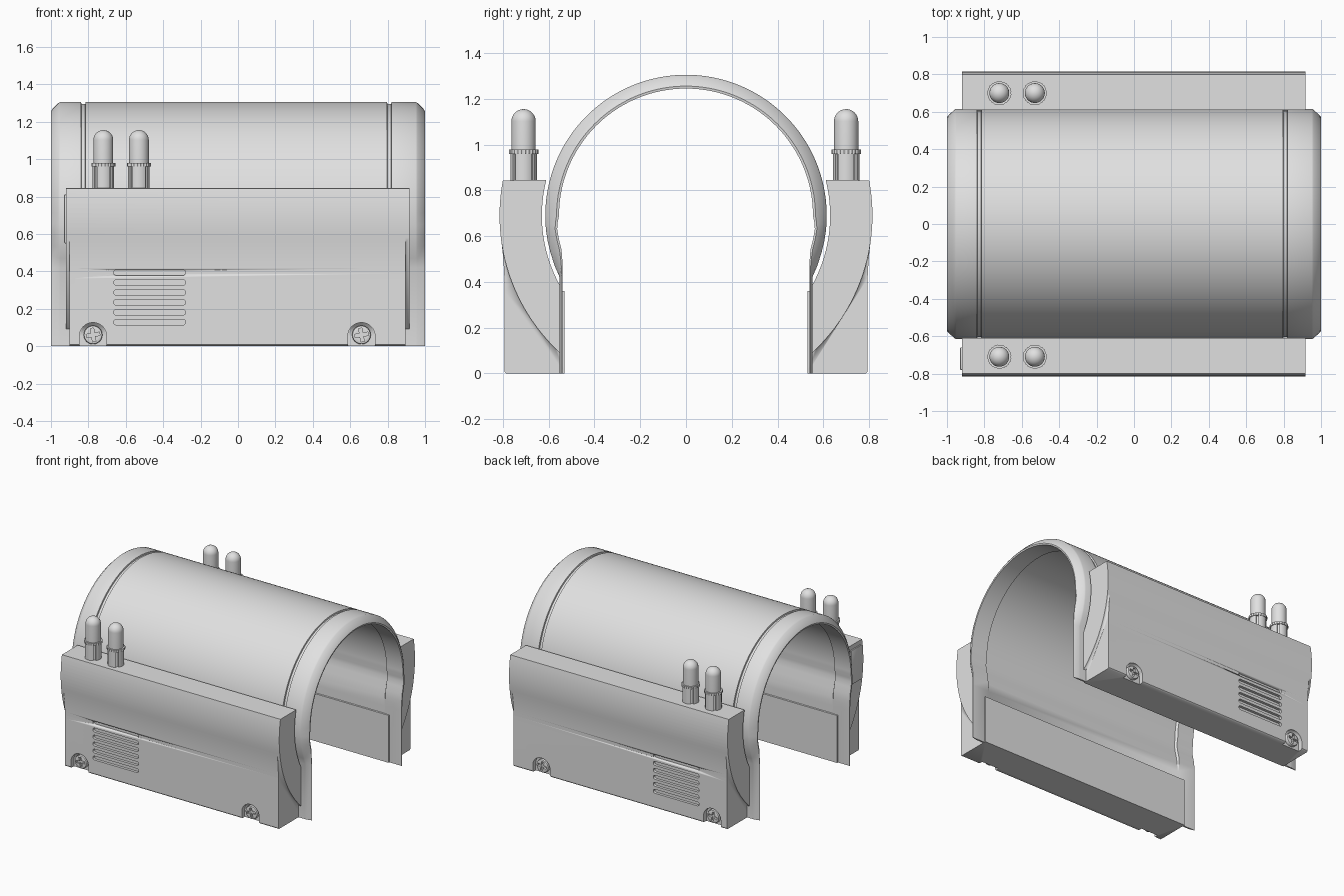
import bpy, bmesh
from math import sin, cos, radians, pi, tau
from mathutils import Vector

if "Cube" in bpy.data.objects:
    bpy.data.objects.remove(bpy.data.objects["Cube"], do_unlink=True)

GREY = (0.75, 0.75, 0.75, 1)
mat = bpy.data.materials.new("light_grey")
mat.use_nodes = True
mat.diffuse_color = GREY
mat.node_tree.nodes["Principled BSDF"].inputs["Base Color"].default_value = GREY

AXIS_Z = 0.69   # height of the arch axis


def finish(name, bm):
    bmesh.ops.recalc_face_normals(bm, faces=bm.faces)
    mesh = bpy.data.meshes.new(name)
    bm.to_mesh(mesh)
    bm.free()
    mesh.materials.append(mat)
    obj = bpy.data.objects.new(name, mesh)
    bpy.context.collection.objects.link(obj)
    shade(obj)
    return obj


def shade(obj):
    obj.data.shade_smooth()
    obj.data.set_sharp_from_angle(angle=radians(30))


def apply(obj, kind, **settings):
    mod = obj.modifiers.new(kind, kind)
    for key, value in settings.items():
        setattr(mod, key, value)
    bpy.context.view_layer.objects.active = obj
    bpy.ops.object.modifier_apply(modifier=mod.name)
    shade(obj)


def bevel(obj, width):
    apply(obj, "BEVEL", width=width, segments=2, limit_method="ANGLE", angle_limit=radians(40))


def combine(obj, other, operation):
    other.hide_render = True
    apply(obj, "BOOLEAN", operation=operation, object=other, solver="EXACT")
    bpy.data.objects.remove(other, do_unlink=True)


def arc(cx, cy, r, a0, a1, n):
    return [(cx + r * cos(radians(a0 + (a1 - a0) * i / n)),
             cy + r * sin(radians(a0 + (a1 - a0) * i / n))) for i in range(n + 1)]


def curve(p, q, r, n):
    p, q, r = Vector(p), Vector(q), Vector(r)
    return [tuple(p.lerp(q, i / n).lerp(q.lerp(r, i / n), i / n)) for i in range(1, n + 1)]


def add_prism(bm, pts, lo, hi, axis):
    place = {"x": lambda a, b, c: (c, a, b),
             "y": lambda a, b, c: (a, c, b),
             "z": lambda a, b, c: (a, b, c)}[axis]
    rings = [[bm.verts.new(place(a, b, c)) for a, b in pts] for c in (lo, hi)]
    for ring in rings:
        bm.faces.new(ring)
    for i in range(len(pts)):
        j = (i + 1) % len(pts)
        bm.faces.new((rings[0][i], rings[0][j], rings[1][j], rings[1][i]))


def prism(name, pts, lo, hi, axis):
    bm = bmesh.new()
    add_prism(bm, pts, lo, hi, axis)
    return finish(name, bm)


def lathe(name, profile, x, y, n=32):
    bm = bmesh.new()
    rings = [[bm.verts.new((x + r * cos(tau * k / n), y + r * sin(tau * k / n), z))
              for k in range(n)] for r, z in profile]
    for a, b in zip(rings, rings[1:]):
        for k in range(n):
            bm.faces.new((a[k], a[(k + 1) % n], b[(k + 1) % n], b[k]))
    bmesh.ops.remove_doubles(bm, verts=bm.verts, dist=1e-5)
    return finish(name, bm)


# Arched shell: pairs of outer and inner points down one side, then mirrored
side_pairs = list(zip(arc(0, AXIS_Z, 0.615, 90, 0, 40), arc(0, AXIS_Z, 0.555, 90, 0, 40)))
side_pairs += [((0.614, 0.65), (0.562, 0.655)), ((0.611, 0.62), (0.563, 0.63)),
               ((0.605, 0.58), (0.556, 0.59)), ((0.593, 0.53), (0.544, 0.54)),
               ((0.574, 0.47), (0.54, 0.49)), ((0.552, 0.42), (0.54, 0.42)),
               ((0.552, 0), (0.54, 0))]
flip = lambda p: (-p[0], p[1])
pairs = [(flip(o), flip(i)) for o, i in reversed(side_pairs[1:])] + side_pairs

# Lengthwise section of the shell wall (x, depth): seam grooves, chamfered ends, inner rims
end = [(0.95, 0), (0.96, 0.08), (0.992, 0.62), (1.0, 0.82), (0.998, 1), (0.86, 1), (0.85, 0.7)]
groove = [(0, 0), (0.002, 0.18), (0.022, 0.18), (0.024, 0)]
right_half = [(0.797 + x, t) for x, t in groove] + end
left_half = [(-0.815 - x, t) for x, t in groove] + [(-x, t) for x, t in end]
section = right_half + left_half[::-1]
bm = bmesh.new()
rows = []
for o, i in pairs:
    o, i = Vector(o), Vector(i)
    rows.append([bm.verts.new((x, *o.lerp(i, t))) for x, t in section])
for a, b in zip(rows, rows[1:]):
    for k in range(len(section)):
        m = (k + 1) % len(section)
        bm.faces.new((a[k], a[m], b[m], b[k]))
bm.faces.new(rows[0])
bm.faces.new(rows[-1])
finish("arched_shell", bm)

SCREW_X = (-0.775, 0.66)
LAMP_X = (-0.72, -0.53)

for s, tag, lamp_y in ((-1, "front", -0.71), (1, "back", 0.70)):
    mirror = lambda pts: [(s * a, b) for a, b in pts]

    # Side housing: bulged top flowing into a flat lower wall, with an inner plate
    bulge = arc(0, AXIS_Z, 0.815, 10.9, -7.75, 10)
    inner = arc(0, AXIS_Z, 0.63, -29.5, 14.2, 20)
    wall = curve(bulge[-1], (0.793, 0.473), (0.793, 0.36), 8)
    foot = [(0.793, 0.008), (0.785, 0), (0.53, 0), (0.53, 0.36), (0.548, 0.36)]
    housing = prism(tag + "_housing", mirror(bulge + wall + foot + inner), -0.9, 0.895, "x")

    # Slightly longer curved band whose arc shows at both ends
    tail = arc(0, AXIS_Z, 0.815, -7.75, -47.5, 20)[1:]
    band = prism("curved_band", mirror(bulge + tail + inner), -0.92, 0.917, "x")
    combine(housing, band, "UNION")

    # Vent slots and screw notches
    bm = bmesh.new()
    for k in range(6):
        z = 0.128 + 0.053 * k
        slot = arc(-0.295, z, 0.015, -90, 90, 8) + arc(-0.65, z, 0.015, 90, 270, 8)
        add_prism(bm, slot, s * 0.773, s * 0.85, "y")
    for x in SCREW_X:
        notch = [(x - 0.073, -0.05), (x + 0.073, -0.05)] + arc(x, 0.053, 0.073, 0, 180, 16)
        add_prism(bm, notch, s * 0.758, s * 0.85, "y")
    combine(housing, finish("slot_cutter", bm), "DIFFERENCE")
    apply(housing, "WEIGHTED_NORMAL", keep_sharp=True)

    # Cross-head screws
    for n, x in enumerate(SCREW_X):
        screw = prism(f"{tag}_screw_{n + 1}", arc(x, 0.06, 0.05, 0, 345, 23), s * 0.74, s * 0.785, "y")
        bevel(screw, 0.008)
        w, r = 0.009, 0.036
        cross = [(w, w), (w, r), (-w, r), (-w, w), (-r, w), (-r, -w),
                 (-w, -w), (-w, -r), (w, -r), (w, -w), (r, -w), (r, w)]
        turn = radians(10)
        cross = [(x + a * cos(turn) - b * sin(turn), 0.06 + a * sin(turn) + b * cos(turn)) for a, b in cross]
        combine(screw, prism("cross_cutter", cross, s * 0.768, s * 0.82, "y"), "DIFFERENCE")

    # Lamps: slotted socket, knurled collar, domed bulb
    for n, x in enumerate(LAMP_X):
        label = f"{tag}_lamp_{n + 1}"
        socket = []
        for q in range(4):
            mid = 90 * q
            socket += arc(x, lamp_y, 0.058, mid - 37, mid + 37, 8)
            socket += arc(x, lamp_y, 0.048, mid + 37, mid + 53, 3)
        prism(label + "_socket", socket, 0.83, 0.965, "z")
        teeth = 24
        knurl = []
        for k in range(teeth * 2):
            r = 0.065 if k % 2 else 0.062
            knurl.append((x + r * cos(pi * k / teeth), lamp_y + r * sin(pi * k / teeth)))
        prism(label + "_collar", knurl, 0.96, 0.978, "z")
        dome = arc(0, 1.102, 0.053, 0, 90, 10)
        lathe(label + "_bulb", [(0, 0.965), (0.053, 0.965)] + dome, x, lamp_y)

# Thin cover plate on one end of the front panel
plate = prism("end_cover_plate", [(-0.78, 0.55), (-0.78, 0.81), (-0.66, 0.81), (-0.66, 0.55)],
              -0.929, -0.915, "x")
bevel(plate, 0.003)
